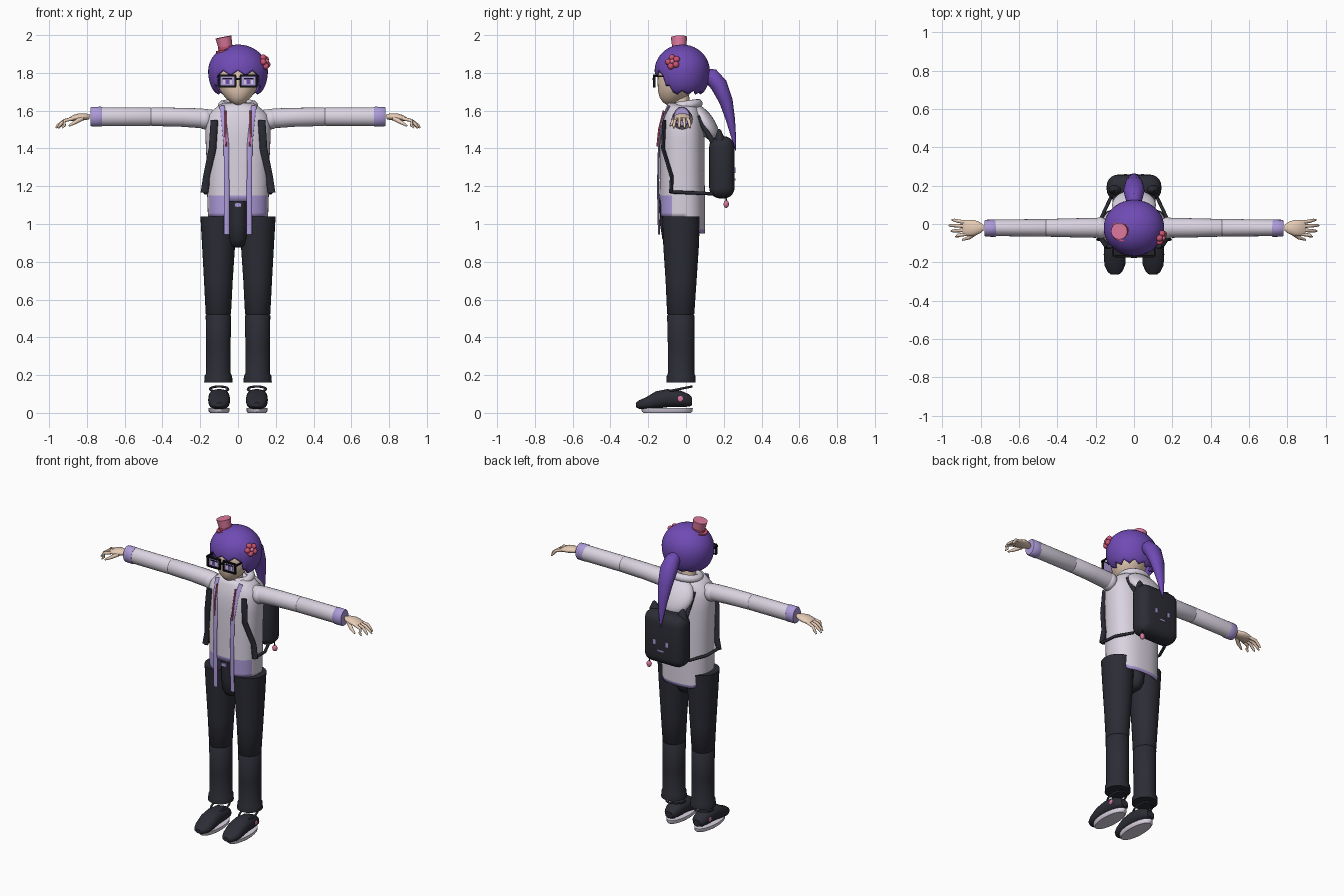
import bpy, bmesh, math
from math import sin, cos, pi, radians
from mathutils import Vector, Matrix, Euler

old = bpy.data.objects.get("Cube")
if old:
    bpy.data.objects.remove(old, do_unlink=True)


def material(name, *rgb):
    m = bpy.data.materials.new(name)
    m.use_nodes = True
    m.diffuse_color = (*rgb, 1)
    m.node_tree.nodes["Principled BSDF"].inputs["Base Color"].default_value = (*rgb, 1)
    return m


WHITE = material("pale jacket", 0.70, 0.65, 0.75)
LILAC = material("lilac trim", 0.42, 0.33, 0.70)
HAIR = material("purple hair", 0.16, 0.07, 0.46)
DARK = material("charcoal cloth", 0.025, 0.026, 0.036)
BLACK = material("black", 0.006, 0.006, 0.008)
SKIN = material("skin", 0.82, 0.62, 0.48)
PINK = material("pink", 0.72, 0.19, 0.34)
ROSE = material("deep rose", 0.62, 0.09, 0.17)


def finish(bm, name, mat, rule=None, extra=None):
    """Turn a bmesh into a smooth object with sharp edges kept."""
    bmesh.ops.recalc_face_normals(bm, faces=bm.faces[:])
    me = bpy.data.meshes.new(name)
    me.materials.append(mat)
    if extra:
        me.materials.append(extra)
    for f in bm.faces:
        f.smooth = True
        if rule and rule(f.calc_center_median()):
            f.material_index = 1
    bm.to_mesh(me)
    bm.free()
    me.set_sharp_from_angle(angle=radians(40))
    ob = bpy.data.objects.new(name, me)
    bpy.context.collection.objects.link(ob)
    return ob


def sweep_mesh(pts, side=(1, 0, 0), axis=None, n=24, p=2, caps=True):
    """Loft oval sections (x, y, z, half width, half depth) along a path."""
    bm = bmesh.new()
    pos = [Vector(q[:3]) for q in pts]
    rings = []
    for i, q in enumerate(pts):
        t = Vector(axis) if axis else (pos[min(i + 1, len(pos) - 1)] - pos[max(i - 1, 0)]).normalized()
        u = Vector(side)
        u = (u - t * u.dot(t)).normalized()
        v = t.cross(u)
        ring = []
        for k in range(n):
            c, s = cos(2 * pi * k / n), sin(2 * pi * k / n)
            c = math.copysign(abs(c) ** (2 / p), c)
            s = math.copysign(abs(s) ** (2 / p), s)
            ring.append(bm.verts.new(pos[i] + u * c * q[3] + v * s * q[4]))
        rings.append(ring)
    for a, b in zip(rings, rings[1:]):
        for k in range(n):
            bm.faces.new((a[k], a[(k + 1) % n], b[(k + 1) % n], b[k]))
    if caps:
        bm.faces.new(rings[0])
        bm.faces.new(rings[-1])
    return bm


def sweep(name, pts, mat, **kw):
    return finish(sweep_mesh(pts, **kw), name, mat)


def cord(name, pts, r, mat, flat=1.0, **kw):
    return sweep(name, [(*q, r, r * flat) for q in pts], mat, n=12, **kw)


def ball(name, loc, scale, mat, rot=(0, 0, 0)):
    bm = bmesh.new()
    m = Matrix.LocRotScale(Vector(loc), Euler(rot), Vector(scale))
    bmesh.ops.create_uvsphere(bm, u_segments=24, v_segments=14, radius=1, matrix=m)
    return finish(bm, name, mat)


def box(name, loc, size, mat, bevel=0, rot=(0, 0, 0)):
    bm = bmesh.new()
    bmesh.ops.create_cube(bm, size=1, matrix=Matrix.LocRotScale(Vector(loc), Euler(rot), Vector(size)))
    if bevel:
        bmesh.ops.bevel(bm, geom=bm.edges[:], offset=bevel, segments=5, profile=0.5, affect='EDGES')
    return finish(bm, name, mat)


def ring(name, loc, rx, ry, r, mat, tilt=0):
    """Closed oval tube."""
    bm = bmesh.new()
    m = Matrix.LocRotScale(Vector(loc), Euler((tilt, 0, 0)), None)
    N, M = 40, 12
    g = [[bm.verts.new(m @ Vector(((rx + r * cos(b)) * cos(a), (ry + r * cos(b)) * sin(a), r * sin(b))))
          for b in (2 * pi * j / M for j in range(M))] for a in (2 * pi * i / N for i in range(N))]
    for i in range(N):
        for j in range(M):
            h = g[(i + 1) % N]
            bm.faces.new((g[i][j], h[j], h[(j + 1) % M], g[i][(j + 1) % M]))
    return finish(bm, name, mat)


# Jacket: open at the lower front, longer at the back, lilac hem
bm = sweep_mesh([(0, -.02, z, a, b) for z, a, b in (
    (1.04, .16, .12), (1.06, .16, .12), (1.12, .162, .12), (1.15, .163, .12), (1.3, .165, .118),
    (1.45, .172, .118), (1.53, .172, .112), (1.58, .158, .1), (1.61, .125, .088), (1.64, .085, .075))],
    axis=(0, 0, 1), n=64, p=2.4, caps=False)
gap = [f for f in bm.faces if f.calc_center_median().z < 1.12
       and abs(f.calc_center_median().x) < .06 and f.calc_center_median().y < 0]
bmesh.ops.delete(bm, geom=gap, context='FACES')
for v in bm.verts:
    if v.co.z < 1.07 and v.co.y > 0:
        v.co.z -= .09 * min(1, v.co.y / .08)
jacket = finish(bm, "jacket", WHITE, extra=LILAC,
                rule=lambda c: (c.y < -.07 and c.z < 1.15) or (c.y > .04 and c.z < 1.0))
mod = jacket.modifiers.new("thickness", 'SOLIDIFY')
mod.thickness = .008
ring("collar", (0, -.005, 1.628), .082, .07, .024, WHITE, .15)
ball("hood", (0, .1, 1.535), (.115, .05, .115), WHITE, (.6, 0, 0))

# Hips and buckle
sweep("hips", [(0, -.03, z, a, b) for z, a, b in (
    (.875, .02, .04), (.885, .045, .07), (.92, .06, .095), (1.0, .064, .108), (1.12, .064, .11))],
    DARK, axis=(0, 0, 1))
box("buckle", (0, -.142, 1.1), (.036, .008, .022), LILAC)

# Head and neck
sweep("neck", [(0, -.02, 1.57, .045, .045), (0, -.03, 1.7, .045, .045)], SKIN)
sweep("head", [(0, y, z, a, b) for y, z, a, b in (
    (-.085, 1.63, .012, .015), (-.078, 1.645, .04, .045), (-.068, 1.67, .068, .072),
    (-.056, 1.705, .095, .092), (-.047, 1.75, .113, .104), (-.043, 1.81, .115, .106),
    (-.03, 1.88, .09, .09), (-.02, 1.92, .04, .04))], SKIN, axis=(0, 0, 1), n=32)

# Hair cap with a jagged fringe
bm = bmesh.new()
N, M = 72, 16
grid = []
for i in range(N):
    az = 2 * pi * i / N
    front = abs((math.degrees(az) - 270 + 180) % 360 - 180)
    jag = abs(i % 6 - 3) / 3
    if front < 50:
        low = 1.785 + .028 * jag
    elif front < 62:
        low = 1.73
    else:
        low = 1.685 + .018 * jag
    end = math.acos((low - 1.81) / .14)
    col = []
    for j in range(1, M + 1):
        th = end * j / M
        r = sin(th) if th < pi / 2 else sin(th) ** .5
        col.append(bm.verts.new((.158 * r * cos(az), -.02 + .146 * r * sin(az), 1.81 + .14 * cos(th))))
    grid.append(col)
top = bm.verts.new((0, -.02, 1.95))
for i in range(N):
    a, b = grid[i], grid[(i + 1) % N]
    bm.faces.new((top, a[0], b[0]))
    for j in range(M - 1):
        bm.faces.new((a[j], a[j + 1], b[j + 1], b[j]))
hair = finish(bm, "hair", HAIR)
hair.modifiers.new("thickness", 'SOLIDIFY').thickness = .012
sweep("ponytail", [(0, *q) for q in (
    (.09, 1.79, .03, .035), (.135, 1.78, .045, .045), (.175, 1.735, .055, .045), (.212, 1.65, .046, .036),
    (.236, 1.55, .03, .024), (.252, 1.46, .016, .013), (.262, 1.39, .002, .002))], HAIR)

# Little top hat
base, up = Vector((-.062, -.035, 1.915)), Vector((-.2, -.03, .98)).normalized()


def hat_part(name, sections, mat):
    sweep(name, [(*(base + up * h), r, r) for h, r in sections], mat, n=32)


hat_part("hat_brim", ((0, .055), (.01, .055)), ROSE)
hat_part("hat_crown", ((.01, .036), (.076, .043)), PINK)
hat_part("hat_band", ((.01, .039), (.026, .0405)), ROSE)

# Hair flower
out = Vector((.85, -.35, .3)).normalized()
e1 = out.cross(Vector((0, 0, 1))).normalized()
e2 = out.cross(e1)
mid = Vector((.143, -.07, 1.858))
for k in range(5):
    a = 2 * pi * k / 5
    ball("flower_petal", mid + (e1 * cos(a) + e2 * sin(a)) * .025, (.017,) * 3, ROSE)
ball("flower_centre", mid + out * .01, (.012,) * 3, PINK)

# Backpack with a face
box("backpack", (0, .19, 1.3), (.285, .135, .33), DARK, .058)
box("backpack_mouth", (0, .258, 1.235), (.04, .006, .01), LILAC)
cord("charm_cord", [(.11, .21, 1.17), (.115, .213, 1.11)], .004, BLACK)
ball("charm", (.115, .213, 1.105), (.016, .014, .02), PINK)
box("glasses_bridge", (0, -.172, 1.768), (.03, .01, .01), BLACK)

for s, tag in ((1, "left_"), (-1, "right_")):
    # Trouser leg with knee seam and flared cuff
    sweep(tag + "trouser", [(s * x, y, z, a, b) for x, y, z, a, b in (
        (.105, -.026, 1.04, .094, .1), (.103, -.026, .88, .087, .094), (.104, -.026, .7, .076, .082),
        (.104, -.028, .525, .067, .072), (.104, -.028, .52, .063, .068), (.104, -.028, .515, .067, .072),
        (.104, -.026, .35, .065, .07), (.104, -.026, .21, .065, .07), (.104, -.026, .195, .073, .076),
        (.104, -.026, .16, .075, .077))], DARK, axis=(0, 0, 1), n=32)

    # Shoe, sole, ankle loop and badge
    sweep(tag + "shoe", [(s * .1, *q) for q in (
        (-.264, .042, .02, .012), (-.25, .044, .038, .022), (-.215, .05, .054, .031), (-.16, .068, .058, .046),
        (-.1, .078, .056, .048), (-.03, .075, .052, .044), (.015, .066, .042, .033), (.033, .06, .025, .02))],
        DARK, axis=(0, 1, 0), p=2.4)
    sweep(tag + "sole", [(s * .1, -.1, z, a, b) for z, a, b in (
        (0, .048, .125), (.008, .055, .134), (.026, .056, .136))], WHITE, axis=(0, 0, 1), n=32)
    ring(tag + "ankle_loop", (s * .1, -.037, .126), .048, .068, .006, DARK, .2)
    ball(tag + "shoe_badge", (s * .152, -.03, .075), (.004, .015, .015), PINK)

    # Sleeve, shoulder and cuff
    sweep(tag + "sleeve", [(s * x, -.02, z, a, b) for x, z, a, b in (
        (.14, 1.555, .045, .05), (.2, 1.56, .052, .052), (.3, 1.565, .05, .05), (.455, 1.568, .046, .049),
        (.46, 1.568, .044, .047), (.465, 1.568, .046, .049), (.73, 1.568, .043, .05))], WHITE, side=(0, 1, 0))
    ball(tag + "shoulder", (s * .175, -.02, 1.555), (.045, .056, .054), WHITE)
    sweep(tag + "cuff", [(s * x, -.022, 1.568, a, b) for x, a, b in (
        (.72, .043, .05), (.725, .045, .053), (.775, .044, .052), (.78, .04, .048))], LILAC, side=(0, 1, 0))

    # Hand
    sweep(tag + "palm", [(s * x, -.02, z, a, b) for x, z, a, b in (
        (.785, 1.567, .014, .012), (.805, 1.568, .03, .017), (.84, 1.566, .042, .02), (.87, 1.561, .042, .016),
        (.892, 1.555, .036, .009))], SKIN, side=(0, 1, 0))
    for k in range(4):
        y, reach = -.052 + .02 * k, (.93, .955, .965, .95)[k]
        sweep(tag + "finger", [(s * x, y + d, z, r, r) for x, d, z, r in (
            (.875, 0, 1.558, .01), (.92, .005 * (k - 1.5), 1.547, .009),
            (reach - .012, .008 * (k - 1.5), 1.523, .008), (reach, .009 * (k - 1.5), 1.508, .004))],
            SKIN, side=(0, 1, 0), n=10)
    sweep(tag + "thumb", [(s * x, y, z, r, r) for x, y, z, r in (
        (.825, -.045, 1.56, .013), (.86, -.07, 1.54, .011), (.895, -.083, 1.52, .005))],
        SKIN, side=(0, 0, 1), n=10)

    # Front ribbons and drawstrings
    cord(tag + "ribbon", [(s * .06, -.143, .945), (s * .06, -.148, 1.2), (s * .062, -.143, 1.42),
                          (s * .075, -.124, 1.55), (s * .085, -.09, 1.625)], .014, LILAC, .4)
    cord(tag + "drawstring", [(s * .064, -.152, 1.41), (s * .066, -.143, 1.5), (s * .066, -.118, 1.6)], .005, ROSE)

    # Backpack straps, ears and eyes
    cord(tag + "front_strap", [(s * .125, -.115, 1.55), (s * .135, -.122, 1.4), (s * .165, -.075, 1.25),
                               (s * .178, -.08, 1.165)], .02, DARK, .5)
    cord(tag + "lower_strap", [(s * .178, -.085, 1.17), (s * .172, .03, 1.165), (s * .12, .14, 1.16)],
         .009, DARK, side=(0, 0, 1))
    cord(tag + "upper_strap", [(s * .1, .06, 1.57), (s * .1, .15, 1.42)], .013, DARK)
    sweep(tag + "backpack_ear", [(s * .095, .18, 1.42, .04, .03), (s * .1, .178, 1.46, .032, .024),
                                 (s * .104, .176, 1.495, .012, .01), (s * .105, .176, 1.503, .003, .003)], DARK)
    box(tag + "backpack_eye", (s * .045, .258, 1.285), (.016, .006, .03), LILAC)

    # Glasses with eyes in the lenses
    cx = s * .056
    for dz in (-.029, .029):
        box(tag + "glasses_rim", (cx, -.168, 1.757 + dz), (.092, .012, .01), BLACK)
    for dx in (-.042, .042):
        box(tag + "glasses_rim", (cx + dx, -.168, 1.757), (.01, .012, .06), BLACK)
    box(tag + "lens", (cx, -.164, 1.757), (.08, .004, .054), LILAC)
    box(tag + "eye_white", (cx, -.167, 1.754), (.046, .003, .026), WHITE)
    box(tag + "iris", (cx, -.169, 1.754), (.02, .003, .026), HAIR)
    box(tag + "eyelash", (cx, -.169, 1.769), (.05, .003, .006), BLACK)
    box(tag + "glasses_arm", (s * .108, -.115, 1.782), (.008, .11, .01), BLACK)
